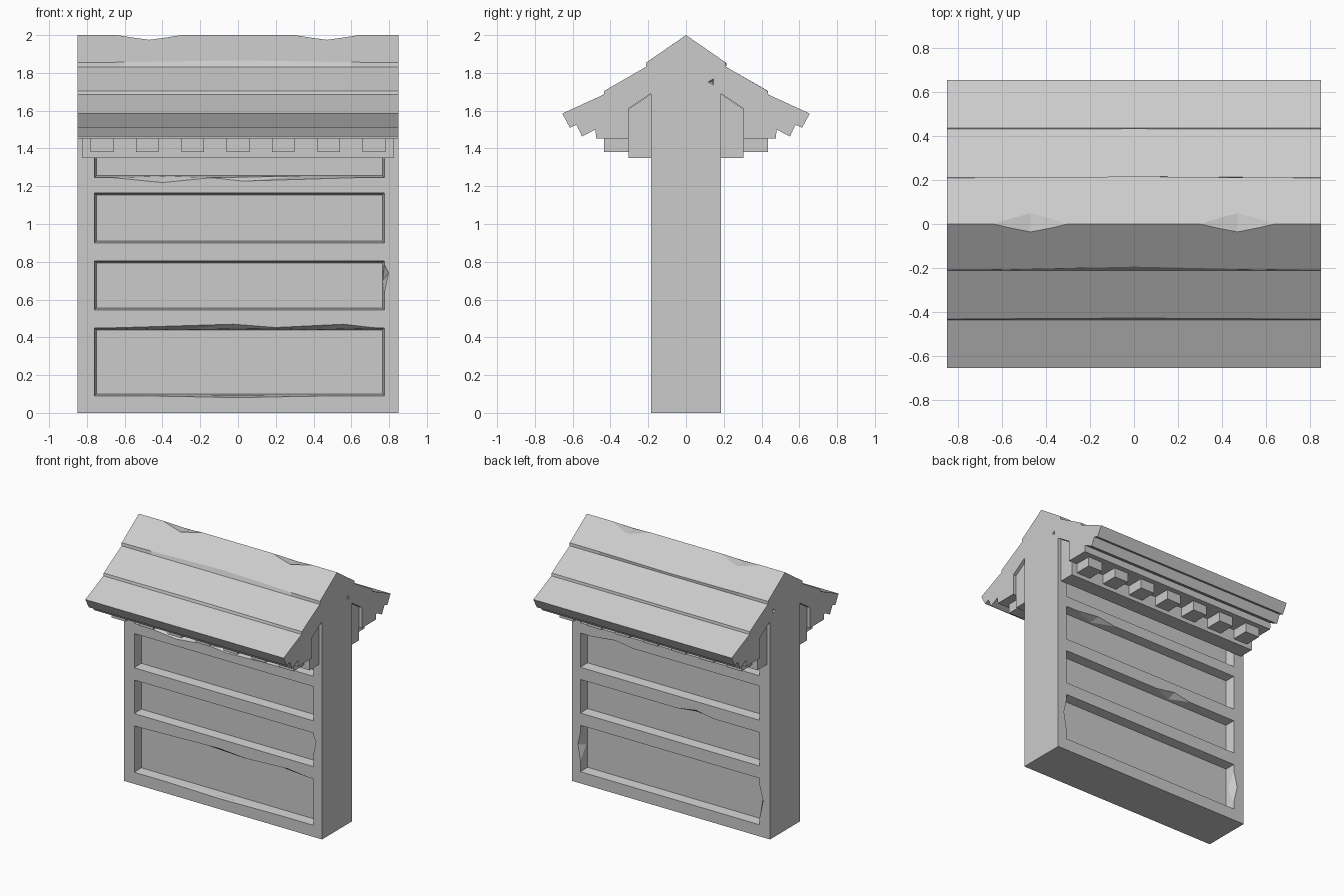
import bpy, bmesh
from mathutils import Vector

cube = bpy.data.objects.get("Cube")
if cube:
    bpy.data.objects.remove(cube, do_unlink=True)

stone = bpy.data.materials.new("grey stone")
stone.use_nodes = True
grey = (0.6, 0.6, 0.6, 1)
stone.diffuse_color = grey
stone.node_tree.nodes["Principled BSDF"].inputs["Base Color"].default_value = grey

HALF, FACE, FLOOR = 0.85, 0.185, 0.115


def finish(name, bm):
    bmesh.ops.recalc_face_normals(bm, faces=bm.faces)
    mesh = bpy.data.meshes.new(name)
    bm.to_mesh(mesh)
    bm.free()
    mesh.materials.append(stone)
    obj = bpy.data.objects.new(name, mesh)
    bpy.context.scene.collection.objects.link(obj)
    return obj


def hull(name, points):
    bm = bmesh.new()
    for p in points:
        bm.verts.new(p)
    bmesh.ops.convex_hull(bm, input=bm.verts)
    return finish(name, bm)


def box(name, x0, x1, y0, y1, z0, z1):
    return hull(name, [(x, y, z) for x in (x0, x1) for y in (y0, y1) for z in (z0, z1)])


def loft(name, xs, profile):
    """Skin equal (y, z) outlines standing at each x."""
    bm = bmesh.new()
    rings = [[bm.verts.new((x, y, z)) for y, z in profile(x)] for x in xs]
    n = len(rings[0])
    for a, b in zip(rings, rings[1:]):
        for i in range(n):
            j = (i + 1) % n
            bm.faces.new((a[i], a[j], b[j], b[i]))
    bm.faces.new(rings[0])
    bm.faces.new(rings[-1])
    return finish(name, bm)


# Wall and stepped roof share one outline; the shingle courses bow slightly
def half_outline(x, bow):
    b = bow * max(0, 1 - abs(x) / 0.7)
    return [(0.21 - b, 1.855 + 0.7 * b), (0.212, 1.832), (0.432 - b / 4, 1.705),
            (0.436, 1.685), (0.655, 1.585), (0.615, 1.51), (0.58, 1.525),
            (0.55, 1.463), (0.48, 1.5), (0.475, 1.452), (0.305, 1.452),
            (0.305, 1.61), (FACE, 1.69), (FACE, 0)]


def outline(x):
    back = half_outline(x, -0.006)
    front = [(-y, z) for y, z in half_outline(x, 0.016)]
    return [(0, 2)] + back + front[::-1]


wall = loft("wall_and_roof", (-HALF, -0.6, 0, 0.6, HALF), outline)
cutters = []

# Recessed panels with slightly tapered sides, front and back
PANELS = ((0.09, 0.45), (0.545, 0.805), (0.9, 1.165), (1.245, 1.52))
LEFT, RIGHT = -0.76, 0.775
for side in (-1, 1):
    for low, high in PANELS:
        pts = []
        for y, t in ((FLOOR, 0.011), (FACE, 0), (FACE + 0.02, 0)):
            pts += [(x, side * y, z) for x in (LEFT + t, RIGHT - t)
                    for z in (low + t, high - t)]
        cutters.append(hull("panel_cutter", pts))


# Worn nicks along the panel edges: start, deepest point, end
def nick(side, a, peak, b):
    a, p, b = (Vector((q[0], side * 0.19, q[1])) for q in (a, peak, b))
    mid = (a + b) / 2
    inner = mid - (p - mid) * 0.4
    inner.y = side * 0.125
    cutters.append(hull("nick_cutter", [a, p, b, inner]))


nick(-1, (LEFT, 0.449), (0, 0.472), (0.3, 0.449))
nick(-1, (0.1, 0.449), (0.57, 0.472), (RIGHT, 0.449))
nick(-1, (-0.6, 0.091), (0, 0.08), (0.6, 0.091))
nick(-1, (-0.7, 1.246), (-0.4, 1.216), (-0.1, 1.246))
nick(-1, (-0.2, 1.246), (0, 1.225), (0.7, 1.246))
nick(-1, (0.774, 0.8), (0.8, 0.745), (0.774, 0.62))
nick(1, (-0.03, 0.804), (-0.22, 0.835), (-0.38, 0.804))
nick(1, (0.7, 1.164), (0.48, 1.19), (0.3, 1.164))
nick(1, (0.774, 0.15), (0.8, 0.3), (0.774, 0.42))
nick(1, (-0.759, 0.12), (-0.795, 0.28), (-0.759, 0.42))

# Dips broken out of the ridge
for x in (-0.47, 0.47):
    cutters.append(hull("ridge_cutter", [
        (x - 0.18, 0, 2.002), (x + 0.18, 0, 2.002), (x, -0.037, 1.972),
        (x, 0.05, 1.964), (x, 0, 2.1)]))

# Small chips in the gable ends
for x in (-HALF, HALF):
    out, into = x * 1.01, x * 0.97
    cutters.append(hull("gable_cutter", [
        (out, 0.11, 1.75), (out, 0.148, 1.775), (out, 0.148, 1.73), (into, 0.14, 1.755)]))

bpy.context.view_layer.objects.active = wall
for cutter in cutters:
    cutter.hide_render = True
    mod = wall.modifiers.new("cut", "BOOLEAN")
    mod.operation = "DIFFERENCE"
    mod.solver = "EXACT"
    mod.object = cutter
    bpy.ops.object.modifier_apply(modifier=mod.name)
    bpy.data.objects.remove(cutter, do_unlink=True)

# Cornice boards and their row of blocks under both eaves
for side, label in ((-1, "front"), (1, "back")):
    section = [(FACE, 1.35), (0.304, 1.35), (0.304, 1.609), (FACE, 1.689)]
    loft(label + "_cornice_board", (-0.825, 0.825),
         lambda x: [(side * y, z) for y, z in section])
    for i in range(7):
        x = (i - 3) * 0.24
        box(f"{label}_cornice_block_{i + 1}", x - 0.06, x + 0.06,
            side * 0.3, side * 0.435, 1.38, 1.453)
